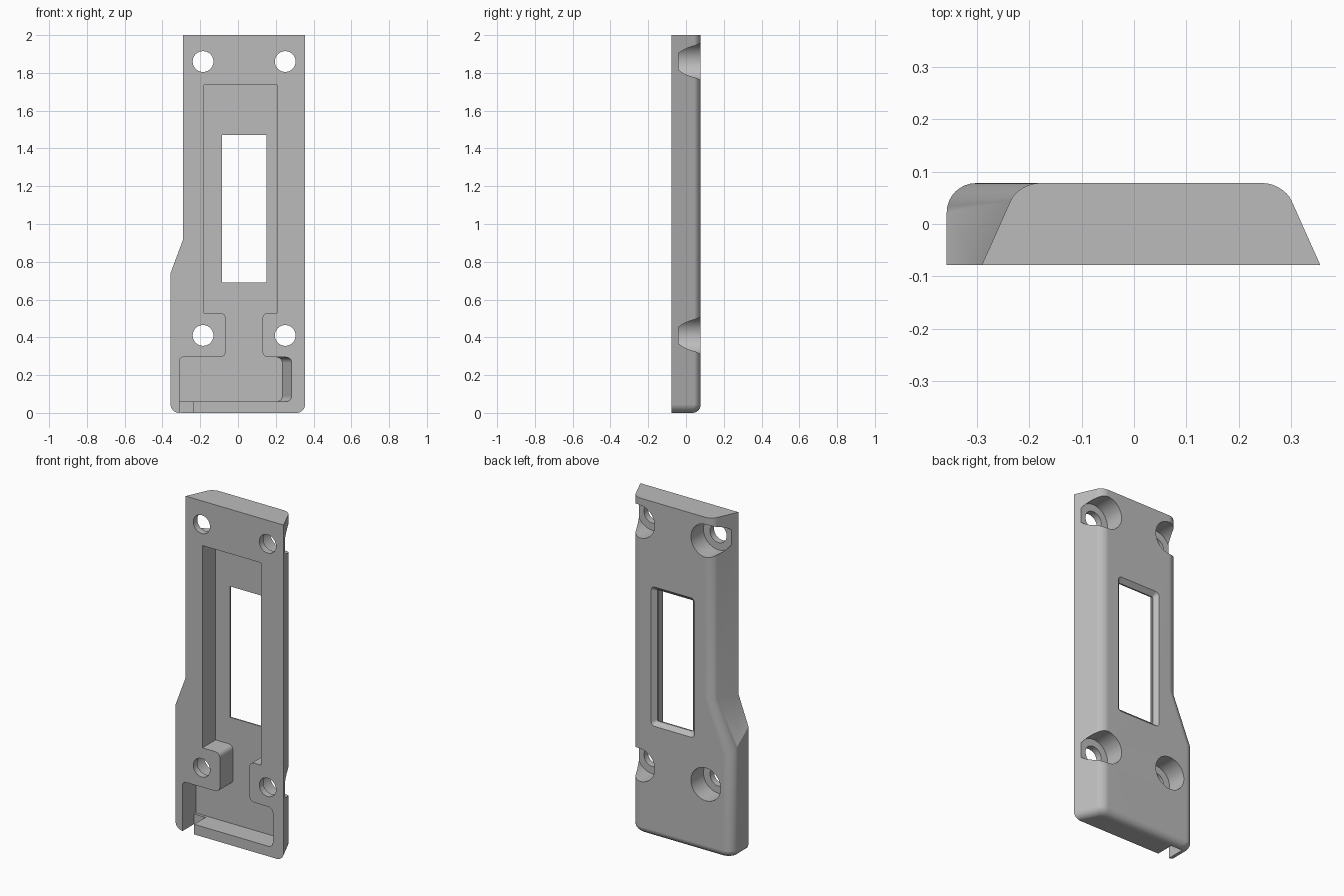
import bpy, bmesh, math
from mathutils import Vector

cube = bpy.data.objects.get("Cube")
if cube:
    bpy.data.objects.remove(cube)

FRONT, BACK = -0.078, 0.078
FLOOR = 0.046

grey = bpy.data.materials.new("plain grey")
grey.use_nodes = True
colour = (0.5, 0.5, 0.5, 1)
grey.diffuse_color = colour
grey.node_tree.nodes["Principled BSDF"].inputs["Base Color"].default_value = colour


def loft(name, rings):
    """Skin closed rings of equal length and cap both ends."""
    bm = bmesh.new()
    loops = [[bm.verts.new(p) for p in ring] for ring in rings]
    n = len(loops[0])
    for a, b in zip(loops, loops[1:]):
        for i in range(n):
            j = (i + 1) % n
            bm.faces.new((a[i], a[j], b[j], b[i]))
    bm.faces.new(loops[0][::-1])
    bm.faces.new(loops[-1])
    bmesh.ops.recalc_face_normals(bm, faces=bm.faces)
    mesh = bpy.data.meshes.new(name)
    bm.to_mesh(mesh)
    bm.free()
    obj = bpy.data.objects.new(name, mesh)
    bpy.context.collection.objects.link(obj)
    mesh.materials.append(grey)
    return obj


def arc(p0, c, p1, steps=8):
    """Rounded corner from p0 to p1 around the sharp corner c."""
    p0, c, p1 = Vector(p0), Vector(c), Vector(p1)
    a, b = p0.lerp(c, 0.56), p1.lerp(c, 0.56)
    pts = []
    for i in range(steps + 1):
        t = i / steps
        u = 1 - t
        pts.append(p0 * u**3 + a * 3 * u * u * t + b * 3 * u * t * t + p1 * t**3)
    return pts


def rounded(corners):
    """Outline from (x, z, radius) corners."""
    pts = []
    for i, (x, z, r) in enumerate(corners):
        c = Vector((x, z))
        if r == 0:
            pts.append(c)
            continue
        before = Vector(corners[i - 1][:2])
        after = Vector(corners[(i + 1) % len(corners)][:2])
        pts += arc(c + (before - c).normalized() * r, c,
                   c + (after - c).normalized() * r, 6)
    return pts


def rect(x0, x1, z0, z1, r=0):
    return rounded([(x0, z0, r), (x1, z0, r), (x1, z1, r), (x0, z1, r)])


def circle(x, z, r, n=40):
    return [Vector((x + r * math.cos(math.tau * i / n),
                    z + r * math.sin(math.tau * i / n))) for i in range(n)]


def prism(name, near, y0, y1, far=None):
    return loft(name, [[(p.x, y0, p.y) for p in near],
                       [(p.x, y1, p.y) for p in far or near]])


# Cross-sections of the plate: sloped right side, straight or sloped left side
right = [Vector((0.355, FRONT))] + arc((0.30, 0.045), (0.285, BACK), (0.245, BACK))
low_left = arc((-0.30, BACK), (-0.357, BACK), (-0.357, 0.022)) + [Vector((-0.357, FRONT))]
high_left = arc((-0.18, BACK), (-0.22, BACK), (-0.235, 0.045)) + [Vector((-0.29, FRONT))]


def section(left, z, lean=0.0, inset=0.0):
    ring = []
    for p in right + left:
        s = 1 - inset / 0.356
        depth = (p.y - FRONT) * (1 - inset / (BACK - FRONT))
        ring.append((p.x * s, FRONT + depth, z - lean * (p.y - FRONT)))
    return ring


# Body: rounded bottom edge, wide foot, slanted shoulder, narrow upper part
R = 0.045
rings = []
for i in range(9):
    a = math.pi / 2 * i / 8
    rings.append(section(low_left, R * (1 - math.cos(a)), inset=R * (1 - math.sin(a))))
rings += [section(low_left, 0.74, lean=0.75), section(high_left, 0.92),
          section(high_left, 2.0)]
body = loft("mounting_plate", rings)

cutters = []

# Front pocket: long recess, neck between the screw posts, wide foot chamber
pocket = rounded([
    (-0.18, 1.735, 0), (-0.18, 0.53, 0), (-0.065, 0.53, 0.03), (-0.065, 0.295, 0.03),
    (-0.31, 0.295, 0.02), (-0.31, 0.06, 0), (0.285, 0.06, 0.03), (0.285, 0.295, 0.03),
    (0.13, 0.295, 0.03), (0.13, 0.53, 0.03), (0.207, 0.53, 0), (0.207, 1.735, 0)])
# the right wall of the chamber follows the sloped outside
pocket_floor = [Vector((p.x - 0.05, p.y)) if p.x > 0.24 else p for p in pocket]
cutters.append(prism("pocket_cutter", pocket, FRONT - 0.002, FLOOR, pocket_floor))

# Cable notch through the bottom edge
cutters.append(prism("notch_cutter", rect(-0.31, -0.235, -0.02, 0.08), FRONT - 0.01, 0.03))

# Window with a bevelled rim on the back
cutters.append(prism("window_cutter", rect(-0.085, 0.15, 0.69, 1.47), 0.0, 0.1))
cutters.append(prism("window_rim_cutter", rect(-0.086, 0.151, 0.689, 1.471, 0.008), 0.054,
                     BACK + 0.002, rect(-0.112, 0.177, 0.663, 1.497, 0.025)))

# Screw holes, counterbored from the back
for x in (-0.185, 0.25):
    for z in (0.41, 1.86):
        cutters.append(prism("hole_cutter", circle(x, z, 0.055), -0.1, 0.1))
        cutters.append(prism("counterbore_cutter", circle(x, z, 0.098), -0.04, 0.1))

bpy.ops.object.select_all(action="DESELECT")
bpy.context.view_layer.objects.active = body
body.select_set(True)
for cutter in cutters:
    cutter.hide_render = True
    mod = body.modifiers.new("cut", "BOOLEAN")
    mod.operation = "DIFFERENCE"
    mod.solver = "EXACT"
    mod.object = cutter
    bpy.ops.object.modifier_apply(modifier=mod.name)
    bpy.data.objects.remove(cutter)

bpy.ops.object.shade_smooth_by_angle(angle=math.radians(28))
weighted = body.modifiers.new("even_shading", "WEIGHTED_NORMAL")
weighted.keep_sharp = True
